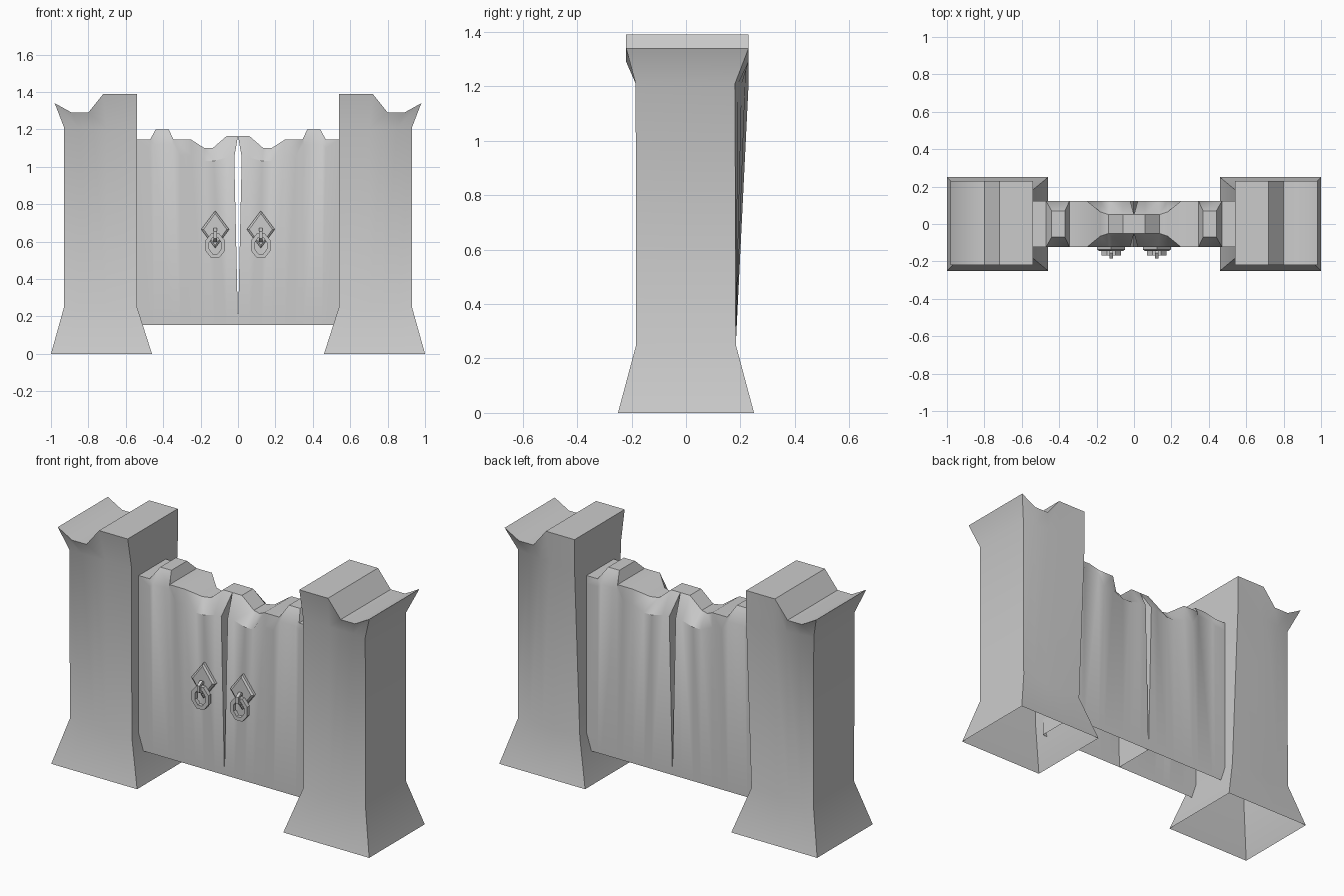
import bpy, bmesh, math
from mathutils import Matrix, Vector

if "Cube" in bpy.data.objects:
    bpy.data.objects.remove(bpy.data.objects["Cube"])


def finish(bm, name, angle=None):
    """Turn a bmesh into an object mirrored across x = 0."""
    bmesh.ops.recalc_face_normals(bm, faces=bm.faces[:])
    me = bpy.data.meshes.new(name)
    bm.to_mesh(me)
    bm.free()
    ob = bpy.data.objects.new(name, me)
    bpy.context.collection.objects.link(ob)
    if angle:
        bpy.ops.object.select_all(action='DESELECT')
        ob.select_set(True)
        bpy.context.view_layer.objects.active = ob
        bpy.ops.object.shade_smooth_by_angle(angle=math.radians(angle))
    m = ob.modifiers.new("Mirror", 'MIRROR')
    m.use_mirror_merge = False
    return ob


def loft(name, levels, angle):
    """Stack rings of columns (x, front y, back y, z); open bottom, strip top."""
    bm = bmesh.new()
    rings = []
    for cols in levels:
        front = [bm.verts.new((x, yf, z)) for x, yf, yb, z in cols]
        back = [bm.verts.new((x, yb, z)) for x, yf, yb, z in cols]
        rings.append(front + back[::-1])
    n = len(rings[0])
    for a, b in zip(rings, rings[1:]):
        for i in range(n):
            j = (i + 1) % n
            bm.faces.new((a[i], a[j], b[j], b[i]))
    t = rings[-1]
    for i in range(n // 2 - 1):
        bm.faces.new((t[i], t[i + 1], t[n - 2 - i], t[n - 1 - i]))
    return finish(bm, name, angle)


# Pillars: flared foot, tapered shaft, broken flared crown
def level(x0, x1, y, z):
    return [(x0 + (x1 - x0) * f, -y, y, z) for f in (0, 0.42, 0.6, 0.8, 1)]


shoulder = level(0.54, 0.93, 0.185, 1.21)
shoulder = [(x, yf, 0.23 - 0.05 * i / 4, z) for i, (x, yf, yb, z) in enumerate(shoulder)]
crown = [(x, -0.22, 0.23, z) for x, z in
         ((0.54, 1.39), (0.72, 1.39), (0.80, 1.29), (0.89, 1.29), (0.98, 1.34))]
loft("pillar", [level(0.46, 1.0, 0.25, 0), level(0.54, 0.93, 0.183, 0.25),
                shoulder, crown], 35)

# Gate leaf: jagged top edge with chamfers, slit along the middle
top = ((0, 1.165, .05), (.06, 1.165, .05), (.135, 1.10, .05), (.18, 1.10, .065),
       (.25, 1.145, .122), (.345, 1.145, .122), (.37, 1.20, .07), (.44, 1.20, .07),
       (.47, 1.145, .122), (.54, 1.145, .122))
mid = ((.02, 1.05), (.06, 1.05), (.13, 1.03), (.18, 1.03), (.25, 1.06), (.31, 1.06),
       (.35, 1.12), (.45, 1.12), (.47, 1.10), (.54, 1.10))
low = (0, .06, .13, .18, .25, .31, .35, .45, .47, .54)
loft("gate_leaf", [[(x, -.122, .122, .155) for x in low],
                   [(x, -.122, .122, z) for x, z in mid],
                   [(x, -y, y, z) for x, z, y in top]], 40)

# Diamond back plate with bevelled rim
CX = 0.122
bm = bmesh.new()
rings = []
for y, w, h in ((-.115, .075, .10), (-.137, .075, .10), (-.145, .062, .085)):
    rings.append([bm.verts.new((CX + w * a, y, .665 + h * b))
                  for a, b in ((1, 0), (0, 1), (-1, 0), (0, -1))])
for a, b in zip(rings, rings[1:]):
    for i in range(4):
        j = (i + 1) % 4
        bm.faces.new((a[i], a[j], b[j], b[i]))
bm.faces.new(rings[-1])
finish(bm, "knocker_plate")


# Low-poly rings: the hanging knocker and its small holding loop
def ring(name, center, r1, r2, minor, segs, rot, sides=4):
    bm = bmesh.new()
    loops = []
    for i in range(segs):
        a = 2 * math.pi * (i + 0.5) / segs
        loop = []
        for k in range(sides):
            b = 2 * math.pi * (k + 0.5) / sides
            d = minor * math.cos(b)
            p = Vector(((r1 + d) * math.cos(a), minor * math.sin(b), (r2 + d) * math.sin(a)))
            loop.append(bm.verts.new(p))
        loops.append(loop)
    for i in range(segs):
        a, b = loops[i], loops[(i + 1) % segs]
        for k in range(sides):
            j = (k + 1) % sides
            bm.faces.new((a[k], a[j], b[j], b[k]))
    bmesh.ops.transform(bm, verts=bm.verts[:],
                        matrix=Matrix.Translation(center) @ Matrix.Rotation(rot, 4, 'Z'))
    return finish(bm, name)


ring("knocker_ring", (CX, -.157, .578), .046, .058, .016, 8, 0)
ring("knocker_loop", (CX, -.155, .635), .025, .028, .012, 6, math.pi / 2)
